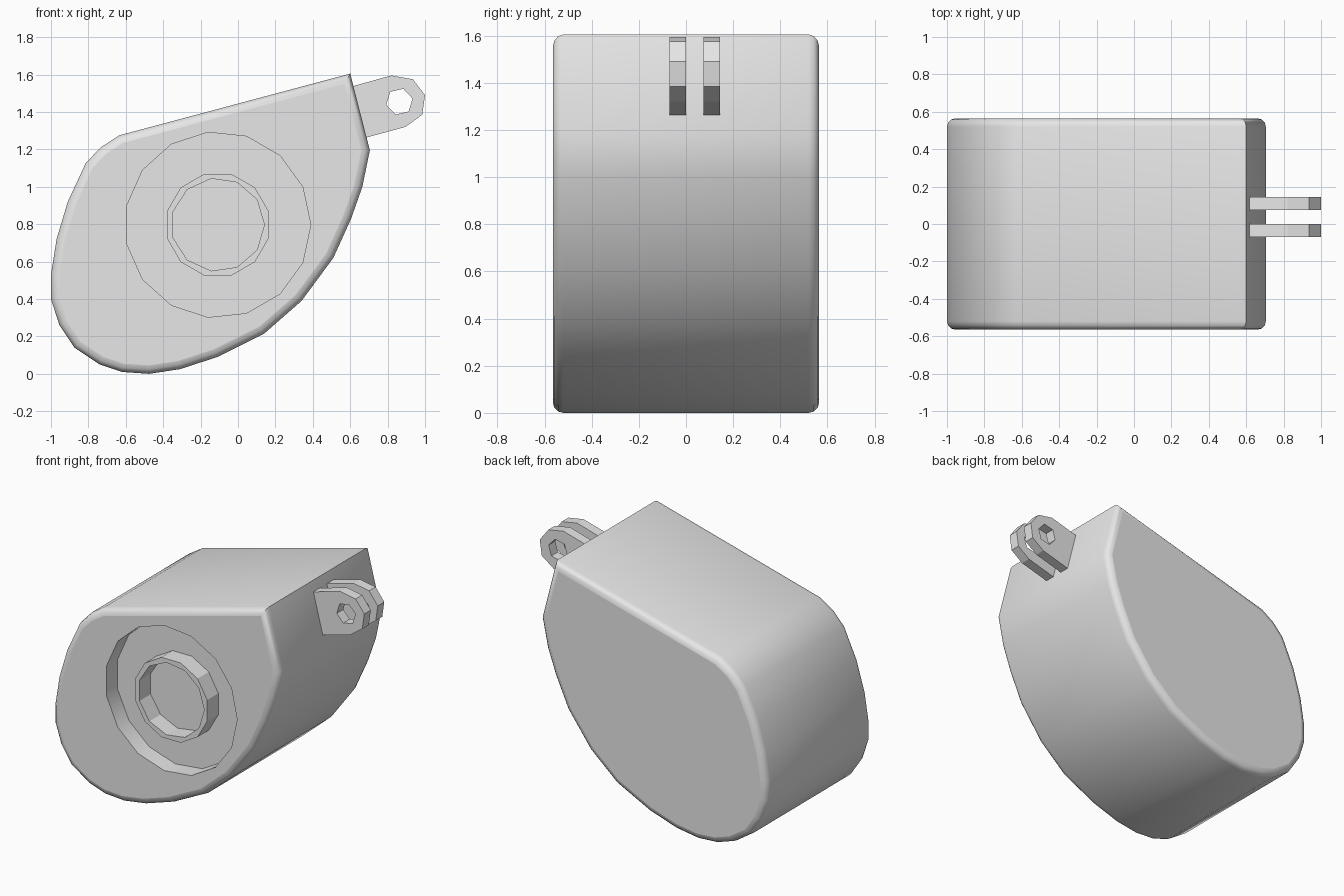
import bpy, bmesh
from math import sin, cos, radians, tau

cube = bpy.data.objects.get("Cube")
if cube:
    bpy.data.objects.remove(cube, do_unlink=True)

grey = bpy.data.materials.new("light_grey")
grey.use_nodes = True
grey.diffuse_color = (0.8, 0.8, 0.8, 1)
grey.node_tree.nodes["Principled BSDF"].inputs["Base Color"].default_value = grey.diffuse_color


def polygon(center, radius, sides, start=0):
    """Regular polygon in the x-z plane."""
    return [(center[0] + radius * cos(radians(start) + tau * i / sides),
             center[1] + radius * sin(radians(start) + tau * i / sides)) for i in range(sides)]


def plate(name, loops, y0, y1, bevel=0):
    """Extrude an x-z outline (a second loop is a hole) from y0 to y1."""
    bm = bmesh.new()
    edges = []
    for loop in loops:
        verts = [bm.verts.new((x, y0, z)) for x, z in loop]
        if len(loops) == 1:
            bm.faces.new(verts)
        else:
            edges += [bm.edges.new((v, verts[i - 1])) for i, v in enumerate(verts)]
    if edges:
        bmesh.ops.triangle_fill(bm, edges=edges, use_beauty=True, normal=(0, -1, 0))
    base = bm.faces[:]
    ext = bmesh.ops.extrude_face_region(bm, geom=base, use_keep_orig=True)
    moved = [g for g in ext["geom"] if isinstance(g, bmesh.types.BMVert)]
    bmesh.ops.translate(bm, verts=moved, vec=(0, y1 - y0, 0))
    bmesh.ops.recalc_face_normals(bm, faces=bm.faces[:])
    if bevel:
        rims = [e for e in bm.edges if abs(e.verts[0].co.y - e.verts[1].co.y) < 1e-5]
        bmesh.ops.bevel(bm, geom=rims, offset=bevel, segments=3, profile=0.5, affect='EDGES')
    mesh = bpy.data.meshes.new(name)
    bm.to_mesh(mesh)
    bm.free()
    mesh.materials.append(grey)
    obj = bpy.data.objects.new(name, mesh)
    bpy.context.collection.objects.link(obj)
    return obj


def activate(obj):
    bpy.ops.object.select_all(action='DESELECT')
    obj.select_set(True)
    bpy.context.view_layer.objects.active = obj


FRONT = -0.565
FLOOR = -0.445
HUB = (-0.108, 0.797)

# Teardrop body with rounded rims
outline = [(0.6, 1.605), (0.705, 1.195), (0.665, 1.0), (0.605, 0.83), (0.51, 0.62),
           (0.34, 0.39), (0.14, 0.215), (-0.11, 0.09), (-0.31, 0.025), (-0.475, 0),
           (-0.62, 0.01), (-0.74, 0.05), (-0.875, 0.14), (-0.955, 0.26), (-1, 0.4),
           (-1, 0.53), (-0.97, 0.72), (-0.91, 0.92), (-0.815, 1.125), (-0.735, 1.21),
           (-0.635, 1.275)]
body = plate("body", [outline], FRONT, -FRONT, bevel=0.045)

# Round recess in the front
cutter = plate("recess_cutter", [polygon(HUB, 0.497, 15)], FRONT - 0.2, FLOOR)
cutter.hide_render = True
cut = body.modifiers.new("recess", 'BOOLEAN')
cut.operation = 'DIFFERENCE'
cut.solver = 'EXACT'
cut.object = cutter
activate(body)
bpy.ops.object.modifier_apply(modifier=cut.name)
bpy.data.objects.remove(cutter, do_unlink=True)
bpy.ops.object.shade_smooth_by_angle(angle=radians(35))
for face in body.data.polygons:
    if abs(face.normal.y) > 0.99:
        face.use_smooth = False

# Raised ring inside the recess
plate("hub_ring", [polygon(HUB, 0.281, 12, 15), polygon(HUB, 0.249, 11)], FRONT, FLOOR + 0.01)

# Pair of lugs with hexagonal holes
lug = [(0.55, 1.52), (0.82, 1.595), (0.935, 1.575), (1.0, 1.49), (0.985, 1.385),
       (0.895, 1.32), (0.6, 1.24)]
hole = polygon((0.863, 1.455), 0.072, 6, 73)
for name, y in (("front_lug", -0.07), ("back_lug", 0.075)):
    plate(name, [lug, hole], y, y + 0.07)
